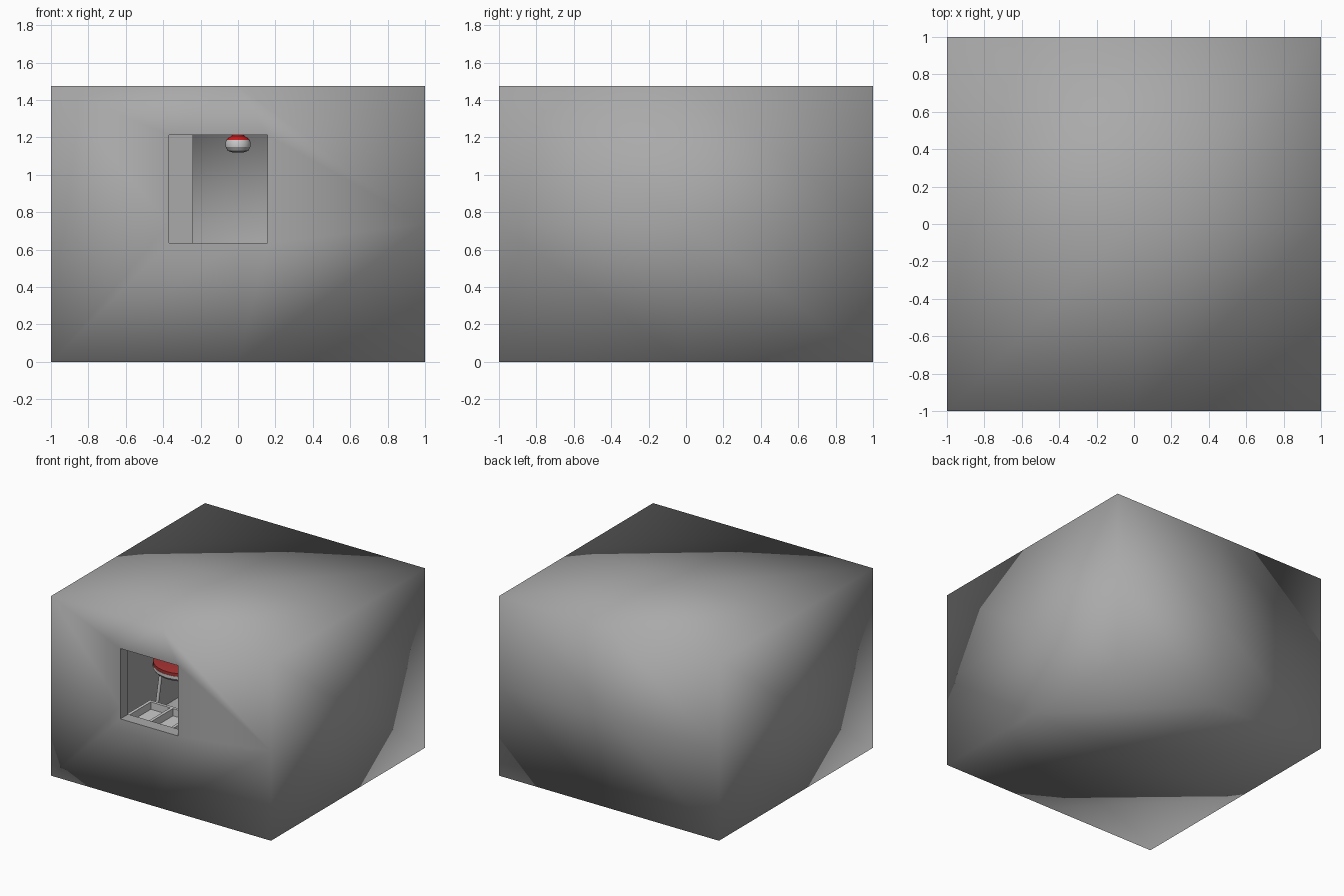
import bpy, bmesh, math
from mathutils import Vector

if "Cube" in bpy.data.objects:
    bpy.data.objects.remove(bpy.data.objects["Cube"])


def material(name, color):
    m = bpy.data.materials.new(name)
    m.diffuse_color = color
    m.use_nodes = True
    m.node_tree.nodes["Principled BSDF"].inputs["Base Color"].default_value = m.diffuse_color
    return m


GREY = material("grey", (0.4, 0.4, 0.4, 1))
RED = material("red", (0.6, 0.01, 0.01, 1))
DULL_RED = material("dull_red", (0.36, 0.03, 0.03, 1))
WHITE = material("white", (0.8, 0.8, 0.8, 1))


def box(name, lo, hi, mat=GREY, cuts=0):
    bm = bmesh.new()
    bmesh.ops.create_cube(bm, size=1)
    if cuts:
        bmesh.ops.subdivide_edges(bm, edges=bm.edges[:], cuts=cuts, use_grid_fill=True)
    for v in bm.verts:
        v.co = Vector([lo[i] + (v.co[i] + 0.5) * (hi[i] - lo[i]) for i in range(3)])
    me = bpy.data.meshes.new(name)
    bm.to_mesh(me)
    bm.free()
    ob = bpy.data.objects.new(name, me)
    bpy.context.collection.objects.link(ob)
    me.materials.append(mat)
    return ob


def lathe(name, profile, center, mat=GREY, n=32):
    bm = bmesh.new()
    rings = [[bm.verts.new((center[0] + r * math.cos(2 * math.pi * i / n),
                            center[1] + r * math.sin(2 * math.pi * i / n),
                            center[2] + z)) for i in range(n)] for r, z in profile]
    for a, b in zip(rings, rings[1:]):
        for i in range(n):
            j = (i + 1) % n
            bm.faces.new((a[i], a[j], b[j], b[i]))
    bm.faces.new(rings[0][::-1])
    bm.faces.new(rings[-1])
    me = bpy.data.meshes.new(name)
    bm.to_mesh(me)
    bm.free()
    ob = bpy.data.objects.new(name, me)
    bpy.context.collection.objects.link(ob)
    me.materials.append(mat)
    bpy.ops.object.select_all(action='DESELECT')
    ob.select_set(True)
    bpy.context.view_layer.objects.active = ob
    bpy.ops.object.shade_smooth_by_angle(angle=math.radians(35))
    return ob


def cut(ob, cutter):
    mod = ob.modifiers.new("cut", 'BOOLEAN')
    mod.operation = 'DIFFERENCE'
    mod.solver = 'EXACT'
    mod.object = cutter
    bpy.context.view_layer.objects.active = ob
    bpy.ops.object.modifier_apply(modifier=mod.name)
    bpy.data.objects.remove(cutter)


# Hollow room shell with one window in the front wall
H = 1.475
room = box("room_shell", (-1, -1, 0), (1, 1, H), cuts=1)
cut(room, box("room_cutter", (-0.9, -0.9, 0.1), (0.9, 0.9, H - 0.1), cuts=1))
cut(room, box("window_cutter", (-0.37, -1.1, 0.635), (0.157, -0.85, 1.213)))

# Smooth walls, crisp window edges
bm = bmesh.new()
bm.from_mesh(room.data)
for f in bm.faces:
    f.smooth = True
for e in bm.edges:
    in_window = all(-0.38 < v.co.x < 0.17 and 0.63 < v.co.z < 1.22 for v in e.verts)
    wall_seam = all(abs(v.co.x) < 0.01 or abs(v.co.z - H / 2) < 0.01 for v in e.verts)
    if in_window and not wall_seam:
        e.smooth = False
bm.to_mesh(room.data)
bm.free()

# Flat lining on the left wall, tall cupboard in the back left corner
box("wall_lining", (-0.9, -0.9, 0.1), (-0.89, 0.9, H - 0.1))
box("cupboard", (-0.89, 0.5, 0.1), (-0.24, 0.9, H - 0.1))

# Pendant lamp
lathe("lamp_shade", [(0.063, 1.185), (0.055, 1.195), (0.034, 1.208), (0.028, 1.235)], (0, 0, 0), RED)
lathe("lamp_ring", [(0.066, 1.15), (0.068, 1.17), (0.063, 1.187)], (0, 0, 0), WHITE)
lathe("lamp_bulb", [(0.03, 1.12), (0.055, 1.128), (0.066, 1.15)], (0, 0, 0))
lathe("lamp_cord", [(0.008, 1.23), (0.008, H - 0.1)], (0, 0, 0), GREY, 8)

# Round red table with white rim and splayed legs
tx, ty, tz = -0.62, 0.2, 0.59
lathe("table_top", [(0.24, -0.025), (0.24, 0), (0.2, 0.01)], (tx, ty, tz), DULL_RED)
lathe("table_rim", [(0.225, -0.07), (0.242, -0.05), (0.242, -0.025)], (tx, ty, tz), WHITE)
for k in range(4):
    a = math.radians(45 + 90 * k)
    leg = lathe("table_leg", [(0.013, 0), (0.013, 0.44)], (0, 0, 0), WHITE, 16)
    foot = Vector((tx + 0.23 * math.cos(a), ty + 0.23 * math.sin(a), 0.1))
    top = Vector((tx + 0.18 * math.cos(a), ty + 0.18 * math.sin(a), tz - 0.06))
    leg.location = foot
    leg.rotation_euler = (top - foot).to_track_quat('Z', 'Y').to_euler()

# Divided tray on a low stand
x0, x1, y0, y1, z0, z1 = -0.73, -0.1, -0.6, -0.1, 0.27, 0.35
t = 0.025
box("tray_stand", (x0 + 0.05, y0 + 0.05, 0.1), (x1 - 0.05, y1 - 0.05, z0))
box("tray_base", (x0, y0, z0), (x1, y1, z0 + 0.02), WHITE)
for y in (y0, y1 - t):
    box("tray_long_side", (x0, y, z0 + 0.02), (x1, y + t, z1), WHITE)
for k in range(4):
    x = x0 + (x1 - x0 - t) * k / 3
    box("tray_divider", (x, y0 + t, z0 + 0.02), (x + t, y1 - t, z1), WHITE)
